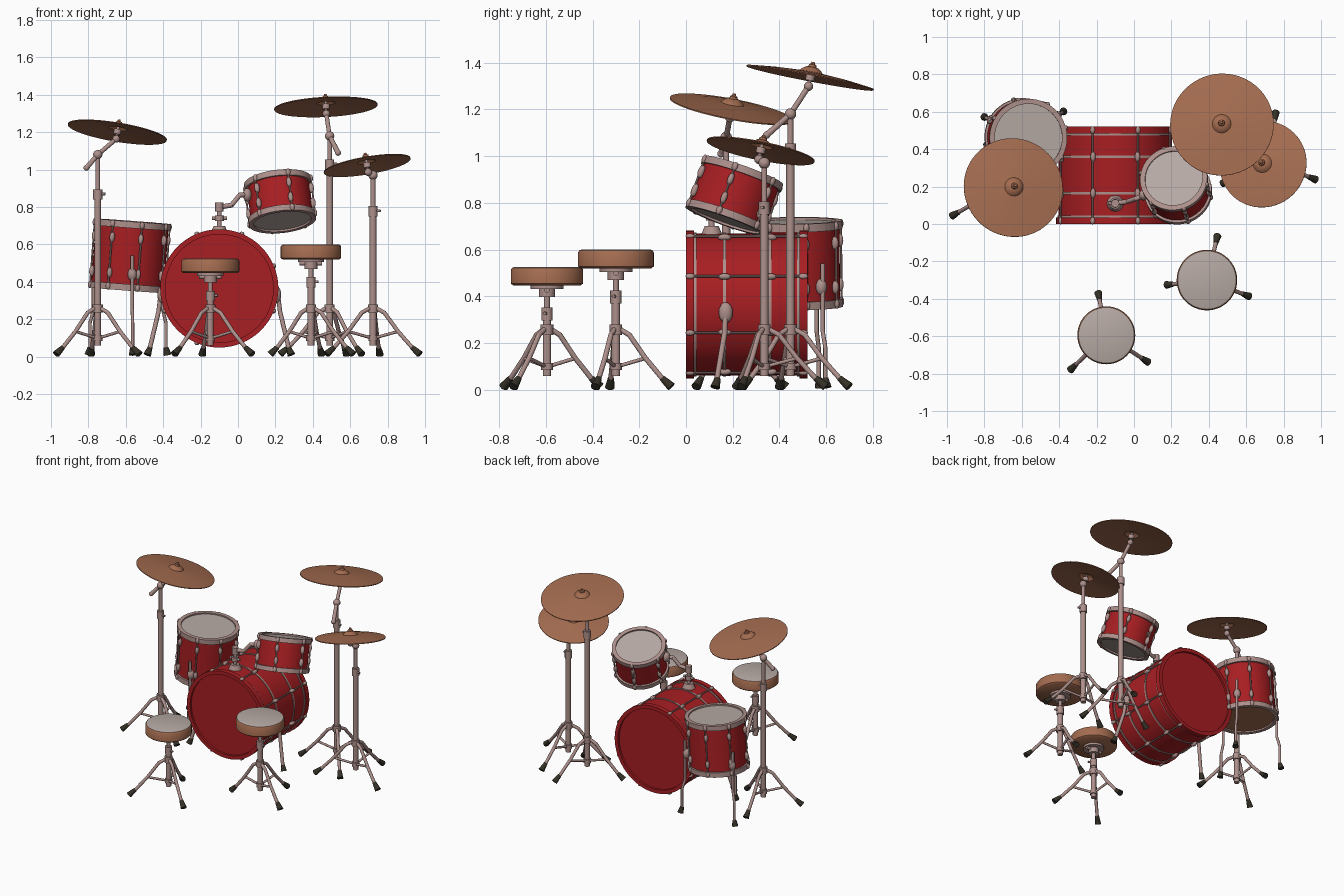
import bpy, bmesh, math
from mathutils import Vector, Matrix

if "Cube" in bpy.data.objects:
    bpy.data.objects.remove(bpy.data.objects["Cube"])

def material(name, rgb):
    m = bpy.data.materials.new(name)
    m.diffuse_color = (*rgb, 1)
    m.use_nodes = True
    m.node_tree.nodes["Principled BSDF"].inputs["Base Color"].default_value = m.diffuse_color
    return m

RED = material("drum red", (0.39, 0.013, 0.016))
METAL = material("pinkish metal", (0.42, 0.28, 0.26))
HEAD = material("drum skin grey", (0.47, 0.40, 0.37))
BRONZE = material("cymbal bronze", (0.37, 0.15, 0.08))
RUBBER = material("dark rubber", (0.035, 0.030, 0.020))

def finish(name, bm, mat, angle=40):
    bmesh.ops.remove_doubles(bm, verts=bm.verts, dist=1e-5)
    bmesh.ops.recalc_face_normals(bm, faces=bm.faces)
    me = bpy.data.meshes.new(name)
    bm.to_mesh(me)
    bm.free()
    me.materials.append(mat)
    me.polygons.foreach_set("use_smooth", [True] * len(me.polygons))
    me.set_sharp_from_angle(angle=math.radians(angle))
    ob = bpy.data.objects.new(name, me)
    bpy.context.collection.objects.link(ob)
    return ob

def frame(origin, axis):
    q = Vector(axis).to_track_quat('Z', 'Y')
    return Matrix.Translation(origin) @ q.to_matrix().to_4x4()

def lathe(name, profile, M, mat, closed=False, n=48):
    """Spin an (r, z) profile round the local z axis."""
    bm = bmesh.new()
    rings = [[bm.verts.new(M @ Vector((r * math.cos(2 * math.pi * i / n),
              r * math.sin(2 * math.pi * i / n), z))) for i in range(n)] for r, z in profile]
    for a, b in zip(rings, rings[1:] + (rings[:1] if closed else [])):
        for i in range(n):
            j = (i + 1) % n
            bm.faces.new((a[i], a[j], b[j], b[i]))
    return finish(name, bm, mat)

def rod(bm, a, b, r, r2=None, n=12):
    a, b = Vector(a), Vector(b)
    bmesh.ops.create_cone(bm, cap_ends=True, segments=n, radius1=r, radius2=r if r2 is None else r2,
                          depth=(b - a).length, matrix=frame((a + b) / 2, b - a))

def ball(bm, c, r, M=Matrix(), scale=(1, 1, 1)):
    bmesh.ops.create_uvsphere(bm, u_segments=12, v_segments=8, radius=r,
                              matrix=M @ Matrix.Translation(c) @ Matrix.Diagonal((*scale, 1)))

def path(bm, pts, r):
    for a, b in zip(pts, pts[1:]):
        rod(bm, a, b, r)
    for p in pts[1:-1]:
        ball(bm, p, r)

# ---------- drums ----------
def ring(r0, r1, z0, z1):
    return [(r0, z0), (r1, z0), (r1, z1), (r0, z1)]

def drum(name, M, r, h, lugs, lug_z, hoop_mat, hoop, heads, recess, rings=()):
    lathe(name + "_shell", [(r, hoop * .4), (r, h - hoop * .4)], M, RED, n=64)
    for tag, z0, z1, z, mat in (("bottom", 0, hoop, recess, heads[0]),
                                ("top", h - hoop, h, h - recess, heads[1])):
        lathe(f"{name}_{tag}_hoop", ring(r - .014, r + .013, z0, z1), M, hoop_mat, True, 64)
        lathe(f"{name}_{tag}_head", [(0, z), (r - .008, z)], M, mat, n=64)
    for k, z in enumerate(rings):
        lathe(f"{name}_band_{k}", ring(r - .005, r + .005, z - .006, z + .006), M, METAL, True, 64)
    bm = bmesh.new()
    for i in range(lugs):
        a = 2 * math.pi * (i + .5) / lugs
        R = Matrix(M) @ Matrix.Rotation(a, 4, 'Z')
        rod(bm, R @ Vector((r + .013, 0, .004)), R @ Vector((r + .013, 0, h - .004)), .005, n=8)
        for z in lug_z:
            ball(bm, (r + .008, 0, z), .017, R, (.9, .8, 1.7))
        for z in (hoop * .5, h - hoop * .5):
            ball(bm, (r + .014, 0, z), .013, R, (.8, 1, 1.5))
    finish(name + "_lugs", bm, METAL)

BASS = Matrix.Translation((-.10, 0, .365)) @ Matrix.Rotation(-math.pi / 2, 4, 'X')
drum("bass_drum", BASS, .303, .52, 8, (.165, .36), RED, .035, (RED, RED), .015, (.04, .165, .36, .48))
FLOOR = frame((-.592, .465, .355), (.075, -.01, 1))
drum("floor_tom", FLOOR, .195, .37, 8, (.09, .28), METAL, .035, (BRONZE, HEAD), .01)
RACK = frame((.238, .168, .722), (-.025, .075, .21))
drum("rack_tom", RACK, .168, .232, 6, (.075, .16), METAL, .032, (HEAD, HEAD), .01)

# round badge on the rack tom
bm = bmesh.new()
rod(bm, RACK @ Vector((0, -.165, .12)), RACK @ Vector((0, -.174, .12)), .018)
finish("rack_tom_badge", bm, METAL)

# rack tom mount on top of the bass drum
bm = bmesh.new()
rod(bm, (-.10, .11, .665), (-.10, .11, .70), .045, .03)
path(bm, [(-.10, .11, .69), (-.10, .11, .80), (-.035, .12, .81), (.01, .135, .865), (.075, .16, .865)], .013)
rod(bm, (-.10, .11, .725), (-.10, .11, .755), .024)
rod(bm, (-.10, .11, .775), (-.10, .11, .825), .022)
rod(bm, (-.14, .11, .74), (-.06, .11, .74), .009)
ball(bm, (.05, .155, .865), .03, scale=(.8, 1, 1.2))
finish("rack_tom_mount", bm, METAL)

def rubber_foot(bm, a, b):
    rod(bm, a, b, .013, .021)
    for v in bm.verts:
        v.co.z = max(v.co.z, 0)

# bass drum spurs and floor tom legs
legs, feet = bmesh.new(), bmesh.new()
for s in (-1, 1):
    x = lambda d: -.10 + s * d
    ball(legs, (x(.31), .17, .33), .03, scale=(.7, 1, 1.5))
    path(legs, [(x(.31), .17, .36), (x(.325), .165, .24), (x(.375), .13, .03)], .012)
    rubber_foot(feet, (x(.37), .135, .05), (x(.385), .125, .01))
for deg in (154, 274, 34):
    a = math.radians(deg)
    d = Vector((math.cos(a), math.sin(a), 0))
    at = lambda r, z: Vector((-.58, .465, z)) + d * r
    ball(legs, at(.205, .44), .024, scale=(1, 1, 1.5))
    path(legs, [at(.215, .54), at(.215, .25), at(.235, .18), at(.235, .03)], .009)
    rubber_foot(feet, at(.235, .05), at(.245, .01))
finish("drum_legs", legs, METAL)
finish("drum_feet", feet, RUBBER)

# ---------- tripods, stands and stools ----------
def tripod(name, c, feet_xy, top, split, r=.018):
    bm, fm = bmesh.new(), bmesh.new()
    x, y = c
    rod(bm, (x, y, .06), (x, y, split), r)
    rod(bm, (x, y, split), (x, y, top), r * .7)
    rod(bm, (x, y, split - .03), (x, y, split + .025), r * 1.35)
    rod(bm, (x, y, .235), (x, y, .28), r * 1.5)
    rod(bm, (x, y, .085), (x, y, .115), r * 1.4)
    rod(bm, (x, y, split), (x + .04, y - .01, split), .007)
    for fx, fy in feet_xy:
        at = lambda t, z: Vector((x + (fx - x) * t, y + (fy - y) * t, z))
        path(bm, [at(.03, .265), at(.25, .235), at(.55, .135), at(.93, .03)], .011)
        path(bm, [at(.03, .10), at(.55, .135)], .008)
        rubber_foot(fm, at(.86, .05), at(1.03, .012))
    finish(name + "_feet", fm, RUBBER)
    return bm

def around(c, r, degs):
    return [(c[0] + r * math.cos(math.radians(d)), c[1] + r * math.sin(math.radians(d))) for d in degs]

def cymbal(name, c, slope_x, slope_y, r):
    M = frame(c, (-slope_x, -slope_y, 1))
    up = [(r, 0), (r * .65, .012), (.05, .022), (.042, .032), (.025, .043), (0, .046)]
    lathe(name, up + [(q, z - .005) for q, z in reversed(up)], M, BRONZE, True, 64)
    lathe(name + "_nut", [(0, .066), (.007, .066), (.009, .058), (.016, .054), (.018, .044), (0, .044)],
          M, BRONZE, n=16)
    return M

def cymbal_stand(name, c, feet_xy, top, split, M, boom=None):
    bm = tripod(name, c, feet_xy, top, split)
    tip, base = M @ Vector((0, 0, .03)), M @ Vector((0, 0, -.04))
    rod(bm, base, tip, .008)
    rod(bm, M @ Vector((0, 0, -.015)), M @ Vector((0, 0, .012)), .02)
    joint = Vector((*c, top))
    ball(bm, joint, .025)
    ball(bm, base, .02)
    path(bm, [joint, base], .012)
    if boom:                      # short rear end of the boom arm
        rod(bm, boom, joint, .014, .012)
        ball(bm, boom, .016)
    finish(name, bm, METAL)

M1 = cymbal("left_cymbal", (-.645, .195, 1.203), -.165, -.19, .268)
c1 = (-.75, .172)
cymbal_stand("left_stand", c1, around(c1, .25, (210, 330, 98)), 1.08, .87, M1, (-.81, .15, 1.01))
M2 = cymbal("high_cymbal", (.47, .532, 1.338), .05, -.19, .277)
c2 = (.49, .447)
cymbal_stand("high_stand", c2, around(c2, .26, (-50, 70, 190)), 1.18, 1.03, M2, (.535, .345, 1.09))
M3 = cymbal("low_cymbal", (.69, .32, 1.025), .17, -.2, .235)
c3 = (.722, .335)
cymbal_stand("low_stand", c3, [(.965, .24), (.757, .59), (.48, .22)], .97, .78, M3)

def stool(name, c, feet_xy, z0, z1, r):
    bm = tripod(name + "_base", c, feet_xy, z0 + .01, z0 - .12)
    x, y = c
    rod(bm, (x, y, z0 - .05), (x, y, z0 - .015), .035)
    rod(bm, (x, y, z0 - .015), (x, y, z0), .07)
    rod(bm, (x - .06, y, z0 - .02), (x + .06, y, z0 - .02), .012)
    finish(name + "_base", bm, METAL)
    M = Matrix.Translation((x, y, 0))
    lathe(name + "_seat", [(0, z0), (r - .01, z0), (r, z0 + .008), (r, z1 - .012), (r - .006, z1 - .003)], M, BRONZE)
    lathe(name + "_cushion", [(r - .006, z1 - .003), (r - .014, z1), (0, z1)], M, HEAD)

stool("front_stool", (-.148, -.595), [(-.19, -.375), (-.335, -.775), (.07, -.735)], .447, .525, .155)
stool("side_stool", (.39, -.30), [(.445, -.07), (.18, -.325), (.61, -.385)], .52, .60, .162)
